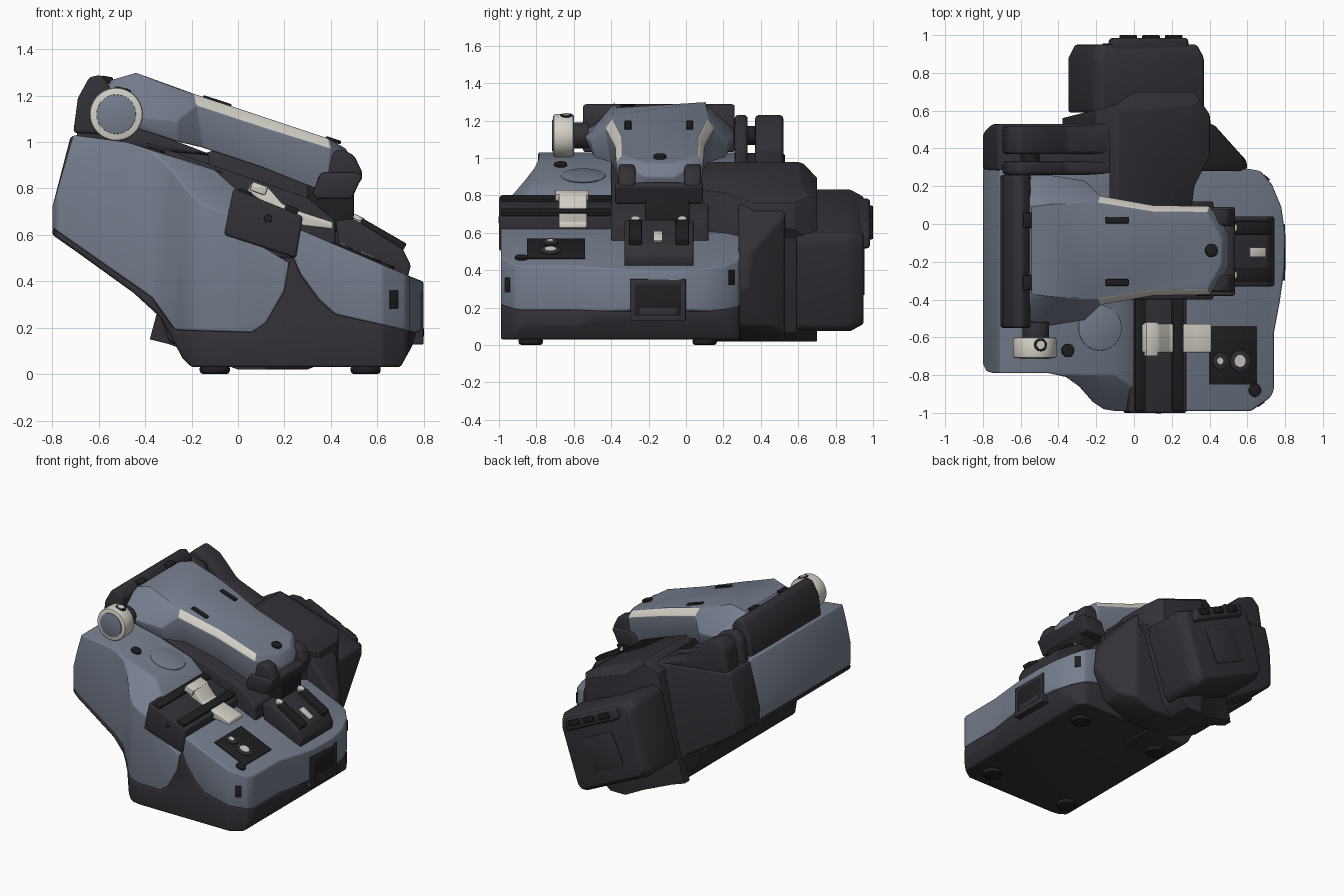
import bpy, bmesh, math
from mathutils import Matrix

cube = bpy.data.objects.get("Cube")
if cube:
    bpy.data.objects.remove(cube, do_unlink=True)


def material(name, rgb):
    m = bpy.data.materials.new(name)
    m.use_nodes = True
    m.diffuse_color = (*rgb, 1)
    m.node_tree.nodes["Principled BSDF"].inputs["Base Color"].default_value = (*rgb, 1)
    return m


BLUE = material("slate blue", (.18, .21, .27))
DARK = material("charcoal", (.032, .030, .037))
BLACK = material("black", (.014, .014, .016))
WHITE = material("ivory", (.66, .64, .57))
parts = []


def add(name, bm, *mats):
    bmesh.ops.recalc_face_normals(bm, faces=bm.faces)
    mesh = bpy.data.meshes.new(name)
    bm.to_mesh(mesh)
    bm.free()
    ob = bpy.data.objects.new(name, mesh)
    bpy.context.collection.objects.link(ob)
    for m in mats:
        mesh.materials.append(m)
    parts.append(ob)
    return ob


def bake(ob):
    dg = bpy.context.evaluated_depsgraph_get()
    mesh = bpy.data.meshes.new_from_object(ob.evaluated_get(dg))
    ob.modifiers.clear()
    ob.data = mesh


def soften(ob, width, segments=3):
    if width:
        b = ob.modifiers.new("soft edges", "BEVEL")
        b.width, b.segments, b.limit_method = width, segments, "ANGLE"
        b.angle_limit = math.radians(25)
        bake(ob)
    return ob


def loft(rings):
    """Closed solid through rings that have equal point counts."""
    bm = bmesh.new()
    rows = [[bm.verts.new(p) for p in r] for r in rings]
    n = len(rows[0])
    for a, b in zip(rows, rows[1:]):
        for i in range(n):
            j = (i + 1) % n
            bm.faces.new((a[i], a[j], b[j], b[i]))
    bm.faces.new(rows[0])
    bm.faces.new(rows[-1])
    return bm


def prism(name, profile, y0, y1, mat, bevel=.012):
    """Front outline (x, z) extruded along y."""
    return soften(add(name, loft([[(x, y, z) for x, z in profile] for y in (y0, y1)]), mat), bevel)


def shell(name, profile, plan, mat, bevel=.02, slope=None):
    """Front outline trimmed to a plan outline and, if given, a sloped plane (point, normal)."""
    ob = prism(name, profile, -2, 2, mat, 0)
    cutter = add("plan_cutter", loft([[(x, y, z) for x, y in plan] for z in (-1, 2)]), mat)
    cutter.hide_render = True
    mod = ob.modifiers.new("trim", "BOOLEAN")
    mod.operation, mod.object, mod.solver = "INTERSECT", cutter, "EXACT"
    bake(ob)
    parts.remove(cutter)
    bpy.data.objects.remove(cutter, do_unlink=True)
    if slope:
        bm = bmesh.new()
        bm.from_mesh(ob.data)
        bmesh.ops.bisect_plane(bm, geom=bm.verts[:] + bm.edges[:] + bm.faces[:], plane_co=slope[0],
                               plane_no=slope[1], clear_outer=True)
        bmesh.ops.holes_fill(bm, edges=[e for e in bm.edges if e.is_boundary])
        bmesh.ops.recalc_face_normals(bm, faces=bm.faces)
        bm.to_mesh(ob.data)
        bm.free()
    return soften(ob, bevel)


def box(name, at, size, mat, tilt=0, bevel=.006, spin=0):
    bm = bmesh.new()
    bmesh.ops.create_cube(bm, size=1)
    turn = Matrix.Rotation(math.radians(spin), 4, "Z") @ Matrix.Rotation(math.radians(tilt), 4, "Y")
    bm.transform(Matrix.Translation(at) @ turn @ Matrix.Diagonal((*size, 1)))
    return soften(add(name, bm, mat), bevel, 2)


def disc(name, at, radius, depth, mat, axis="Z", tilt=0, bevel=.004):
    bm = bmesh.new()
    bmesh.ops.create_cone(bm, cap_ends=True, segments=40, radius1=radius, radius2=radius, depth=depth)
    turn = Matrix.Rotation(math.radians(90), 4, "X") if axis == "Y" else Matrix.Rotation(math.radians(tilt), 4, "Y")
    bm.transform(Matrix.Translation(at) @ turn)
    return soften(add(name, bm, mat), bevel, 2)


# Main body: blue left and right shells over a dark base
plan = [(-.8, -.74), (-.78, -.78), (-.74, -.79), (-.45, -.79), (-.36, -.81), (-.29, -.86), (-.22, -.94), (-.16, -.98),
        (-.1, -.99), (.62, -.99), (.72, -.92), (.74, -.88), (.74, -.58), (.77, -.42), (.795, -.25), (.8, -.05),
        (.78, .09), (.73, .21), (.67, .28), (.62, .29), (-.8, .29)]
shell("left_shell", [(-.8, .63), (-.8, .72), (-.71, 1.03), (-.48, 1.0), (-.1, .88), (0, .79), (.02, .6),
                     (.22, .48), (.2, .36), (.12, .22), (.06, .18), (-.27, .19), (-.37, .33)], plan, BLUE, .025,
      ((-.4, -.79, .98), (.3, -.9, 1)))
shell("right_shell", [(.23, .6), (.25, .63), (.31, .605), (.72, .43), (.82, .39), (.82, .19), (.76, .18),
                      (.42, .257), (.35, .32), (.27, .43), (.24, .5)], plan, BLUE, .02)
shell("base", [(-.8, .6), (-.8, .63), (-.37, .33), (-.27, .19), (.06, .18), (.12, .22), (.2, .36), (.22, .48),
               (.24, .5), (.27, .43), (.35, .32), (.42, .257), (.77, .18), (.75, .12), (.7, .03), (-.2, .03),
               (-.24, .07), (-.33, .24), (-.45, .35), (-.7, .53)], plan, DARK, .012)
for x in (-.1, .55):
    for y in (-.83, .1):
        disc("foot", (x, y, .02), .065, .04, BLACK, bevel=.015)
disc("body_dimple", (-.18, -.55, .905), .12, .008, BLUE, tilt=17.5)

# Rear housing and wall
shell("rear_wall", [(-.8, .62), (-.8, .72), (-.72, 1.03), (-.1, .95), (.3, .82), (.42, .7), (.58, .5), (.6, .3),
                    (.5, .1), (.3, .02), (0, .02), (-.3, .14), (-.36, .33), (-.7, .54)],
      [(-.8, .28), (-.8, .48), (-.75, .53), (.42, .53), (.6, .33), (.6, .28)], DARK)
shell("rear_housing", [(-.3, .45), (-.38, .15), (-.3, .13), (0, .02), (.12, .02), (.18, .07), (.35, .57), (.41, .63),
                       (.4, .76), (.3, .83), (-.08, .98), (-.2, .92)],
      [(-.38, .5), (-.13, .45), (-.13, .05), (.3, .05), (.32, .2), (.42, .4), (.4, .58), (.32, .7), (0, .7),
       (-.1, .63), (-.38, .56)], DARK, .02, ((0, .6, .95), (.35, .55, 1)))
for y0, y1 in ((.26, .33), (.37, .52)):
    prism("hinge_arm", [(-.7, 1.0), (-.67, 1.18), (-.61, 1.235), (-.5, 1.19), (-.36, 1.04), (-.1, .94)], y0, y1, DARK, .02)
disc("hinge_pin", (-.55, .39, 1.12), .05, .25, BLACK, "Y")

# Battery, tilted with the housing and tapered towards its rear face
pack = [(.37, .59), (.37, .52), (.23, .1), (.19, .07), (-.32, .31), (-.35, .36), (-.22, .8), (-.17, .835)]
soften(add("battery", loft([[(x * s, y, .45 + (z - .45) * s) for x, z in pack]
                            for y, s in ((.59, 1), (.88, 1), (.95, .9))]), DARK), .015)
prism("battery_catch_strip", [(.29, .6), (.28, .51), (-.14, .71), (-.11, .79)], .85, .985, DARK, .02)
for i in range(3):
    box("battery_button", (-.03 + .12 * i, .985, .71 - .055 * i), (.09, .03, .04), BLACK, 25)
box("battery_label", (0, .95, .43), (.26, .01, .24), DARK, 25, .003)

# Dark working bay under the lid
prism("bay_core", [(-.4, 1.0), (-.05, .88), (.3, .76), (.42, .66), (.42, .5), (0, .5)], -.4, .12, DARK)
prism("bay_column", [(.3, .85), (.5, .82), (.5, .62), (.3, .6)], -.22, .02, BLACK)
prism("bay_dock", [(.42, .66), (.5, .67), (.71, .54), (.745, .47), (.73, .41), (.44, .5)], -.33, .04, DARK)
for y in (-.27, -.02):
    box("dock_rail", (.62, y, .595), (.22, .07, .05), BLACK, 30)
    disc("dock_screw", (.52, y, .672), .025, .02, WHITE, tilt=25)
box("dock_mark", (.655, -.15, .58), (.1, .05, .01), WHITE, 31, .002)

# Front slot with its rails and clamp
prism("front_slot", [(-.02, .8), (.28, .68), (.25, .5), (-.06, .6)], -1.0, -.38, DARK)
for x, lift in ((.03, 0), (.23, .01)):
    box("slot_rail", (x, -.69, .79 + lift - .4 * x), (.06, .6, .03), BLACK, 22)
disc("slot_stud", (.13, -.998, .67), .018, .01, BLACK, "Y")
prism("clamp", [(.04, .79), (.06, .825), (.13, .805), (.19, .735), (.27, .7), (.33, .68), (.41, .655), (.41, .625),
                (.28, .64), (.16, .7)], -.68, -.53, WHITE, .008)
box("clamp_grip", (.09, -.61, .8), (.07, .18, .04), WHITE, 20)

# Button panel and small details on the right shell
box("button_panel", (.525, -.695, .514), (.27, .31, .012), BLACK, 23, .004)
for x, r in ((.455, .018), (.56, .032)):
    disc("button", (x, -.725, .551 - .43 * (x - .455)), r + .025, .012, DARK, tilt=23)
    disc("button_mark", (x, -.725, .559 - .43 * (x - .455)), r, .006, WHITE, tilt=23, bevel=0)
for x, y, z in ((.64, -.88, .467), (-.35, -.67, .965)):
    disc("corner_screw", (x, y, z), .035, .016, BLACK, tilt=20)
for x, y, z, spin in ((.67, -.953, .32, -55), (.7, .245, .36, 48)):
    box("corner_notch", (x, y, z), (.012, .045, .08), BLACK, 0, .003, spin)

# Side latch frame
box("latch_recess", (.782, -.15, .24), (.036, .25, .18), BLACK)
for z in (.145, .335):
    box("latch_bar", (.775, -.15, z), (.05, .3, .035), DARK)
for y in (-.285, -.015):
    box("latch_post", (.775, y, .24), (.05, .03, .2), DARK)
box("latch_grip", (.787, -.15, .18), (.03, .2, .04), DARK)

# Lid: half outlines as (x, half width, drop below the sloped top)
MID_Y = -.14
under = [(-.57, .38, .23), (-.44, .38, .23), (-.26, .35, .23), (-.15, .26, .22), (.1, .22, .22), (.38, .21, .24),
         (.44, .13, .22), (.48, .07, .13)]
waist = [(-.57, .4, .18), (-.44, .4, .18), (-.26, .37, .14), (-.18, .29, .045), (.1, .24, .045), (.4, .235, .04),
         (.47, .15, .05), (.505, .08, .08)]
crown = [(-.55, .24, .06), (-.44, .245, 0), (-.26, .26, 0), (-.19, .255, 0), (.1, .208, 0), (.39, .205, 0),
         (.43, .13, .01), (.465, .07, .02)]


def lid_ring(half):
    both = [(x, h, d) for x, h, d in half] + [(x, -h, d) for x, h, d in reversed(half)]
    return [(x, MID_Y + h, 1.145 - .33 * x - d) for x, h, d in both]


# Ivory strips are the narrow side chamfers of the lid
bm = loft([lid_ring(r) for r in (under, waist, crown)])
for f in bm.faces:
    c = f.calc_center_median()
    if len(f.verts) == 4 and -.08 < c.x < .3 and 1.145 - .33 * c.x - c.z < .06 and abs(c.y - MID_Y) > .15:
        f.material_index = 1
soften(add("lid", bm, BLUE, WHITE), .008, 2)
prism("lid_hinge_bar", [(-.71, 1.04), (-.69, 1.19), (-.64, 1.28), (-.59, 1.29), (-.55, 1.24), (-.54, 1.03)], -.55, .26, DARK, .015)
prism("lid_tip", [(.32, .78), (.36, .87), (.51, .87), (.54, .85), (.52, .82), (.49, .755), (.34, .755)], -.38, .09, DARK, .012)
for y in (-.36, -.01):
    prism("lid_tip_side", [(.34, .93), (.44, .97), (.5, .945), (.54, .86), (.52, .83), (.4, .78), (.33, .77)],
          y, y + .09, DARK, .02)
for y in (-.31, .02):
    box("lid_slot", (-.09, y, 1.174), (.13, .035, .018), BLACK, 18)
    box("hinge_tab", (-.565, y, 1.268), (.05, .08, .03), BLACK, 10)
disc("lid_port", (.41, MID_Y, 1.008), .035, .016, BLACK, tilt=18)

# Side knob
disc("knob_peg", (-.52, -.57, 1.12), .07, .1, DARK, "Y")
disc("knob", (-.525, -.655, 1.12), .115, .11, WHITE, "Y", bevel=.012)
disc("knob_cap", (-.525, -.711, 1.12), .085, .009, BLUE, "Y", bevel=.002)
disc("knob_screw", (-.495, -.64, 1.226), .035, .012, BLACK, tilt=14)
disc("knob_screw_head", (-.495, -.64, 1.231), .022, .008, WHITE, tilt=14, bevel=0)

# Smooth shading with sharp edges kept
bpy.ops.object.select_all(action="DESELECT")
for ob in parts:
    ob.select_set(True)
bpy.context.view_layer.objects.active = parts[0]
bpy.ops.object.shade_smooth_by_angle(angle=math.radians(35))
